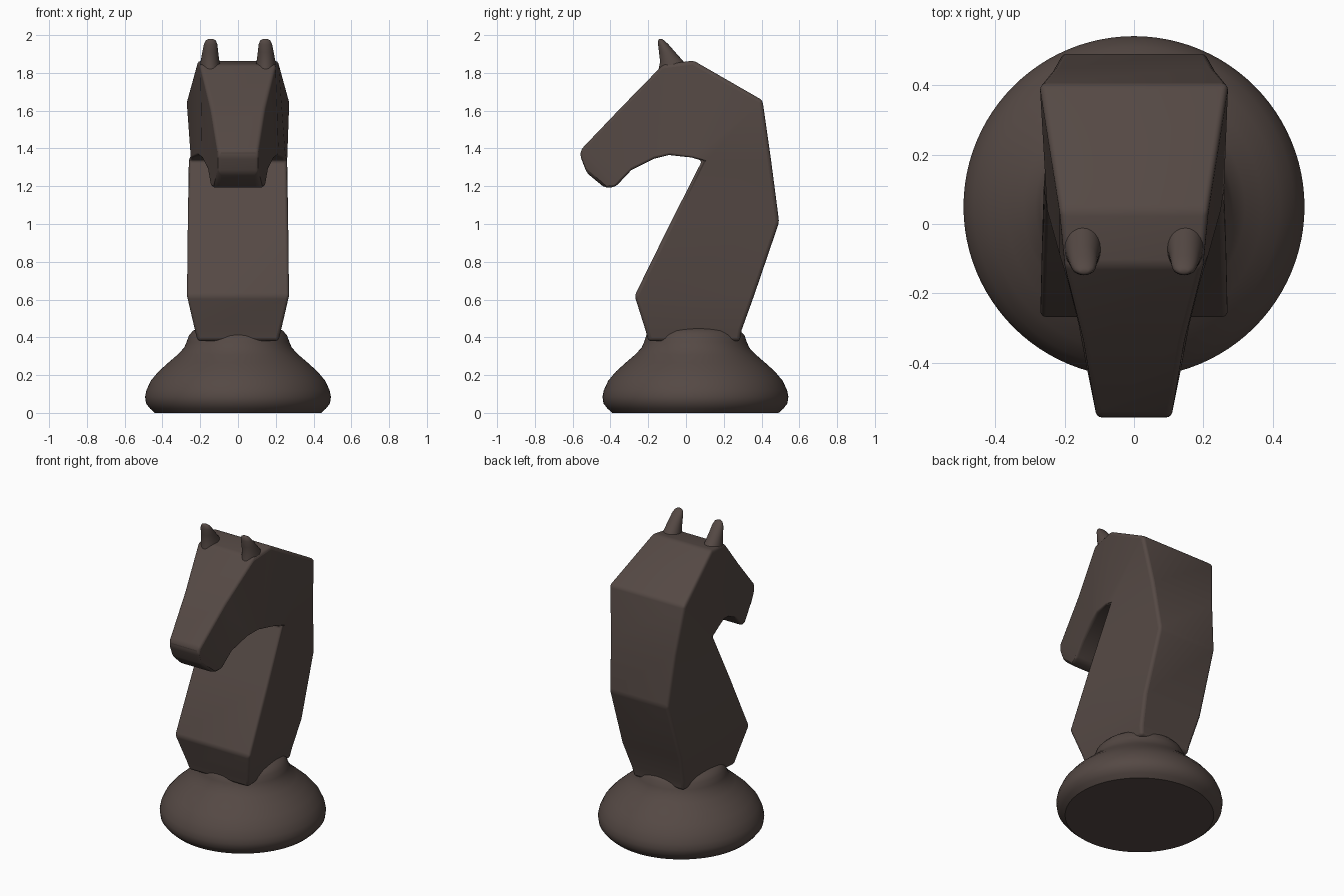
import bpy, bmesh, math

if "Cube" in bpy.data.objects:
    bpy.data.objects.remove(bpy.data.objects["Cube"])

brown = bpy.data.materials.new("dark_brown")
brown.diffuse_color = (0.09, 0.066, 0.058, 1)
brown.use_nodes = True
brown.node_tree.nodes["Principled BSDF"].inputs["Base Color"].default_value = brown.diffuse_color


def finish(name, bm, angle, bevel=0):
    bmesh.ops.recalc_face_normals(bm, faces=bm.faces)
    mesh = bpy.data.meshes.new(name)
    bm.to_mesh(mesh)
    bm.free()
    ob = bpy.data.objects.new(name, mesh)
    bpy.context.collection.objects.link(ob)
    mesh.materials.append(brown)
    if bevel:
        mod = ob.modifiers.new("soft_edges", 'BEVEL')
        mod.width = bevel
        mod.segments = 4
        mod.limit_method = 'ANGLE'
        mod.angle_limit = math.radians(22)
    bpy.ops.object.select_all(action='DESELECT')
    ob.select_set(True)
    bpy.context.view_layer.objects.active = ob
    bpy.ops.object.shade_smooth_by_angle(angle=math.radians(angle))
    return ob


def loft(rings):
    """Skin closed rings of equal length and cap both ends."""
    bm = bmesh.new()
    vs = [[bm.verts.new(p) for p in ring] for ring in rings]
    n = len(rings[0])
    for a, b in zip(vs, vs[1:]):
        for i in range(n):
            j = (i + 1) % n
            bm.faces.new((a[i], a[j], b[j], b[i]))
    bm.faces.new(vs[0])
    bm.faces.new(vs[-1])
    return bm


def circle(cx, cy, z, rx, ry, n):
    return [(cx + rx * math.cos(2 * math.pi * i / n),
             cy + ry * math.sin(2 * math.pi * i / n), z) for i in range(n)]


# Round base, turned
base_profile = [(0.44, 0), (0.465, 0.022), (0.487, 0.05), (0.492, 0.085), (0.485, 0.12),
                (0.462, 0.17), (0.42, 0.22), (0.37, 0.265), (0.32, 0.308), (0.285, 0.345),
                (0.272, 0.375), (0.26, 0.41), (0.238, 0.435), (0.2, 0.45)]
finish("base", loft([circle(0, 0.05, z, r, r, 96) for r, z in base_profile]), 40)

# Neck and head: each section has a front/under edge and a back/top edge (y, z, half width)
sections = [
    ((-0.20, 0.38, 0.215), (0.285, 0.38, 0.18)),
    ((-0.215, 0.44, 0.23), (0.295, 0.44, 0.19)),
    ((-0.272, 0.62, 0.272), (0.36, 0.62, 0.215)),
    ((-0.085, 1.00, 0.268), (0.493, 1.01, 0.21)),
    ((0.085, 1.335, 0.262), (0.45, 1.34, 0.235)),
    ((0.03, 1.352, 0.25), (0.405, 1.655, 0.272)),
    ((-0.09, 1.365, 0.215), (0.04, 1.865, 0.215)),
    ((-0.17, 1.345, 0.19), (-0.12, 1.845, 0.20)),
    ((-0.29, 1.285, 0.16), (-0.34, 1.62, 0.145)),
    ((-0.37, 1.20, 0.145), (-0.555, 1.395, 0.108)),
    ((-0.41, 1.19, 0.13), (-0.56, 1.36, 0.105)),
    ((-0.44, 1.20, 0.115), (-0.525, 1.27, 0.105)),
]
rings = [[(-fw, fy, fz), (fw, fy, fz), (bw, by, bz), (-bw, by, bz)]
         for (fy, fz, fw), (by, bz, bw) in sections]
finish("neck_and_head", loft(rings), 60, 0.028)

# Pair of pointed ears leaning forward
ear_rings = [(0.143, -0.055, 1.74, 0.062, 0.095), (0.147, -0.06, 1.82, 0.056, 0.085),
             (0.148, -0.075, 1.86, 0.05, 0.062), (0.147, -0.10, 1.91, 0.042, 0.043),
             (0.145, -0.12, 1.95, 0.036, 0.028), (0.144, -0.131, 1.972, 0.026, 0.016),
             (0.144, -0.135, 1.98, 0.012, 0.007)]
for side, name in ((1, "ear_left"), (-1, "ear_right")):
    finish(name, loft([circle(side * x, y, z, rx, ry, 24)
                       for x, y, z, rx, ry in ear_rings]), 60)
